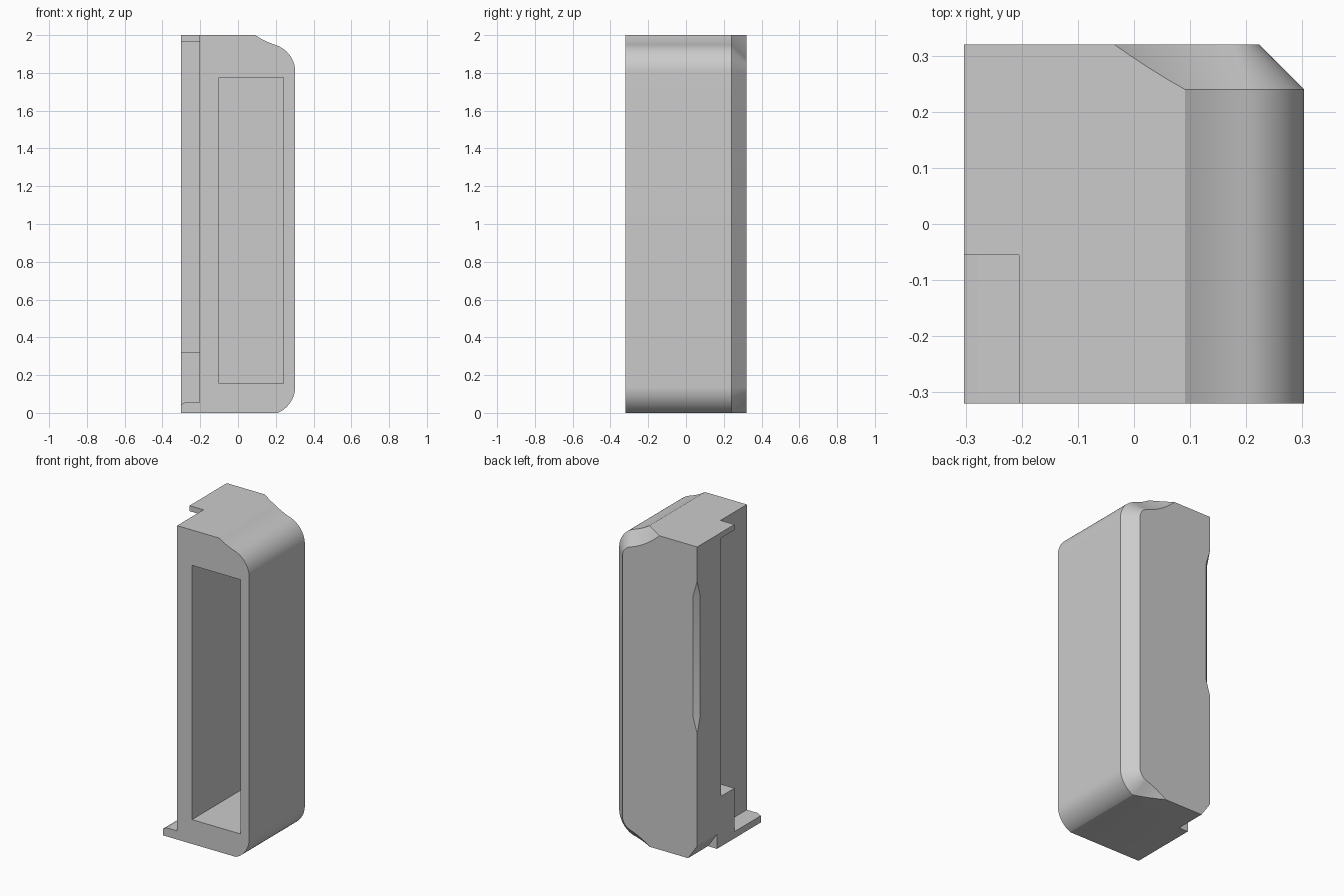
import bpy, bmesh, math

cube = bpy.data.objects.get("Cube")
if cube:
    bpy.data.objects.remove(cube, do_unlink=True)

W, D, H = 0.303, 0.32, 2.0      # half width, half depth, height
BEVEL = 0.08                    # bevel on the rear rounded edge
STEP = -0.205                   # inner wall of the side recess

grey = bpy.data.materials.new("light_grey")
grey.use_nodes = True
colour = (0.6, 0.6, 0.6, 1)
grey.diffuse_color = colour
grey.node_tree.nodes["Principled BSDF"].inputs["Base Color"].default_value = colour


def loft(name, sections):
    """Solid through (y, [(x, z), ...]) sections with matching point counts."""
    bm = bmesh.new()
    rings = [[bm.verts.new((x, y, z)) for x, z in pts] for y, pts in sections]
    n = len(rings[0])
    for a, b in zip(rings, rings[1:]):
        for i in range(n):
            j = (i + 1) % n
            bm.faces.new((a[i], a[j], b[j], b[i]))
    bm.faces.new(rings[0])
    bm.faces.new(rings[-1])
    # Trim flat at the top and the bottom
    for z, up in ((0, -1), (H, 1)):
        if min(v.co.z for v in bm.verts) < z < max(v.co.z for v in bm.verts) and name == "housing":
            cut = bmesh.ops.bisect_plane(
                bm, geom=bm.verts[:] + bm.edges[:] + bm.faces[:],
                plane_co=(0, 0, z), plane_no=(0, 0, up), clear_outer=True)
            edges = [e for e in cut["geom_cut"] if isinstance(e, bmesh.types.BMEdge)]
            bmesh.ops.contextual_create(bm, geom=edges)
    bmesh.ops.recalc_face_normals(bm, faces=bm.faces[:])
    mesh = bpy.data.meshes.new(name)
    bm.to_mesh(mesh)
    bm.free()
    mesh.materials.append(grey)
    ob = bpy.data.objects.new(name, mesh)
    bpy.context.collection.objects.link(ob)
    return ob


def rect(x0, x1, z0, z1):
    return [(x0, z0), (x1, z0), (x1, z1), (x0, z1)]


def shoulder(inset, z_mid, sign):
    """Convex corner running into a concave sweep, moved inward by inset."""
    r, big, turn = 0.15, 0.45, math.radians(72)
    cx = W - r
    ox, oz = cx + (r + big) * math.cos(turn), (r + big) * math.sin(turn)
    pts = []
    for i in range(17):
        a = turn * i / 16
        pts.append((cx + (r - inset) * math.cos(a), z_mid + sign * (r - inset) * math.sin(a)))
    for i in range(1, 13):
        a = turn - math.radians(37) * i / 12
        pts.append((ox - (big + inset) * math.cos(a),
                    z_mid + sign * (oz - (big + inset) * math.sin(a))))
    return pts


def outline(inset):
    top = shoulder(inset, 1.805, 1)
    low = shoulder(inset, 0.139, -1)
    return top + [(-W, top[-1][1]), (-W, low[-1][1])] + low[::-1]


# Main housing with a bevelled rear edge
housing = loft("housing", [(-D, outline(0)), (D - BEVEL, outline(0)), (D, outline(BEVEL))])

# Deep front pocket
pocket = loft("pocket_cutter", [(-0.5, rect(-0.1, 0.24, 0.155, 1.775)),
                                (0.24, rect(-0.1, 0.24, 0.155, 1.775))])
# Side recess between the top plate and the lower block
recess = loft("recess_cutter", [(-0.5, rect(-0.5, STEP, 0.32, 1.965)),
                                (0.08, rect(-0.5, STEP, 0.32, 1.965))])
# Open front corner above the thin foot, whose lip slopes slightly
lip = [(-0.5, 0.043), (-W, 0.043), (-0.28, 0.055), (STEP, 0.055), (STEP, 2.2), (-0.5, 2.2)]
corner = loft("corner_cutter", [(-0.5, lip), (-0.055, lip)])
# Bottom rear chamfer
wedge = [(-0.363, 0.18), (-0.363, -0.08), (-0.183, -0.08)]
chamfer = loft("chamfer_cutter", [(0.12, wedge), (0.5, wedge)])
# Long shallow finger relief on the rear side edge
grip = [(-0.021, 0.91), (0.021, 0.71), (0.021, 1.88), (-0.021, 1.68)]
relief = loft("relief_cutter", [(-0.1, grip), (0.1, grip)])
relief.location = (-W, D, 0)
relief.rotation_euler.z = math.radians(135)

bpy.context.view_layer.update()
bpy.ops.object.select_all(action="DESELECT")
housing.select_set(True)
bpy.context.view_layer.objects.active = housing
for cutter in (pocket, recess, corner, chamfer, relief):
    cutter.hide_render = True
    mod = housing.modifiers.new(cutter.name, "BOOLEAN")
    mod.operation = "DIFFERENCE"
    mod.solver = "EXACT"
    mod.object = cutter
    bpy.ops.object.modifier_apply(modifier=mod.name)
    bpy.data.objects.remove(cutter, do_unlink=True)

bpy.ops.object.shade_smooth_by_angle(angle=math.radians(25))
